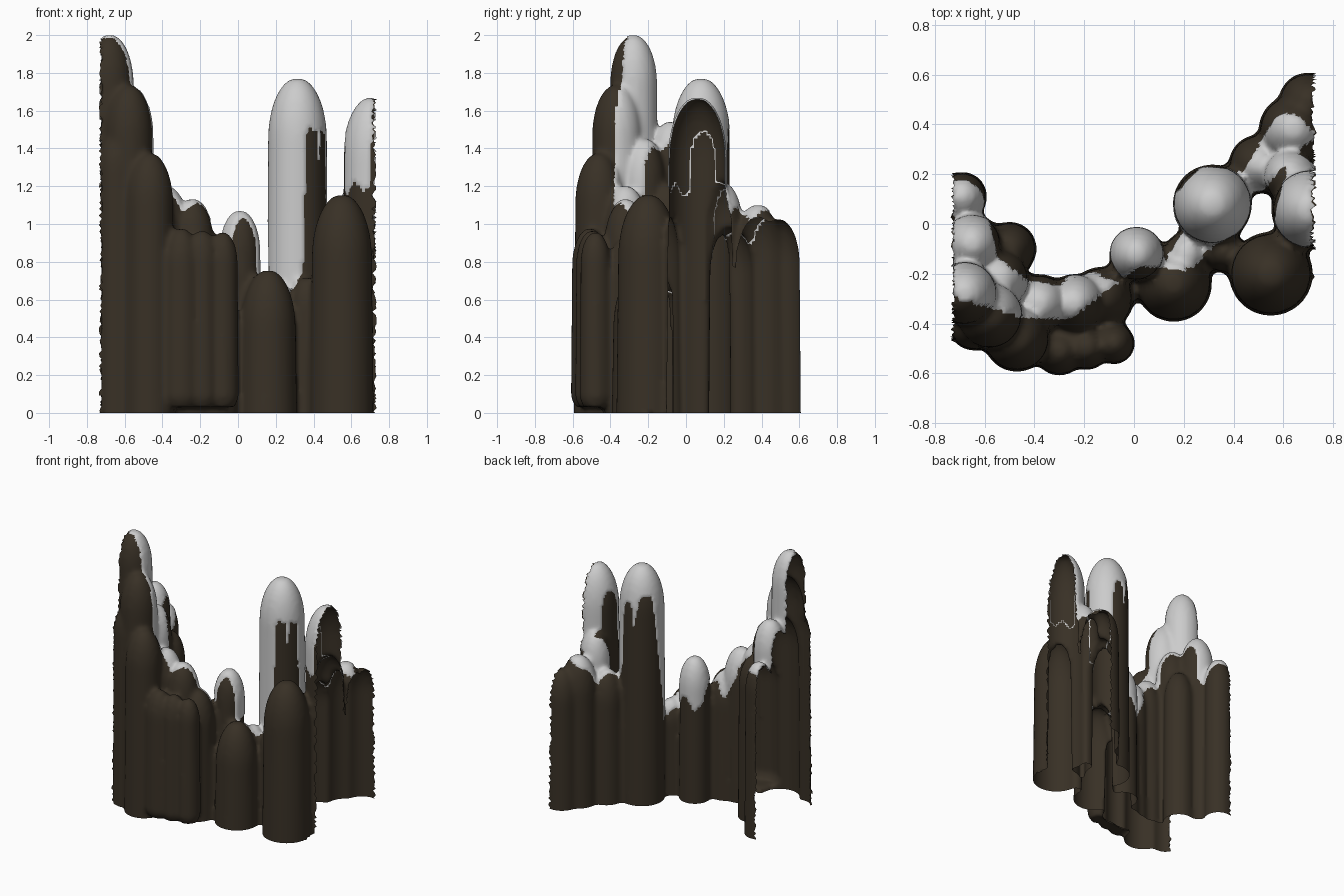
import bpy, bmesh, math, random
from mathutils import Vector

if "Cube" in bpy.data.objects:
    bpy.data.objects.remove(bpy.data.objects["Cube"])

random.seed(4)

# Rock columns: x, y, radius, top
COLUMNS = [
    # left spire and its shoulders
    (-.68, -.28, .13, 2.0), (-.58, -.37, .135, 1.74), (-.65, -.08, .12, 1.54),
    (-.69, .11, .1, 1.3), (-.5, -.1, .11, 1.22), (-.54, -.22, .12, 1.45),
    (-.47, -.46, .135, 1.38), (-.64, -.4, .11, 1.5),
    # low middle wall
    (-.38, -.32, .12, 1.2), (-.24, -.32, .12, 1.13), (-.13, -.3, .13, .95),
    (.01, -.12, .11, 1.07), (.16, -.24, .155, .76), (.21, -.12, .09, .7), (.36, -.11, .085, .72),
    # tall pillar, front right column, right spire and back wall
    (.315, .08, .16, 1.77), (.55, -.2, .17, 1.16), (.71, .06, .16, 1.67),
    (.63, .19, .11, 1.22), (.5, .24, .12, .98), (.64, .38, .14, 1.1), (.7, .49, .12, 1.03),
]

# Line of the snow ridge: x, y, half width, lowest height
RIDGE = [
    (-.7, .08, .1, 1.15), (-.65, -.2, .12, 1.15), (-.45, -.3, .08, .95), (-.28, -.32, .07, .9),
    (0, -.08, .09, .77), (.2, -.12, .07, .58), (.25, -.03, .1, .62), (.31, .08, .17, 1.55),
    (.47, .16, .06, .8), (.62, .37, .08, .9), (.7, .3, .07, 1.0), (.66, 0, .1, 1.15),
]


def add_column(bm, x, y, r, top, base=-.1, sides=28):
    """Lathe one upright column with a long domed top."""
    dome = min(2 * r, .35)
    low = base + (.05 if base > 0 else .01)
    high = top - dome
    prof = [(.75 * r, base)]
    prof += [(r * (1 - .015 * i), low + (high - low) * i / 4) for i in range(5)]
    prof += [(.94 * r * math.cos(i * .17), high + dome * math.sin(i * .17)) for i in range(1, 9)]
    rings = [[bm.verts.new((x + rad * math.cos(math.tau * k / sides),
                            y + rad * math.sin(math.tau * k / sides), z)) for k in range(sides)]
             for rad, z in prof]
    for a, b in zip(rings, rings[1:]):
        for k in range(sides):
            n = (k + 1) % sides
            bm.faces.new((a[k], a[n], b[n], b[k]))
    bm.faces.new(rings[0][::-1])
    bm.faces.new(rings[-1])


def new_object(name, bm):
    mesh = bpy.data.meshes.new(name)
    bm.to_mesh(mesh)
    bm.free()
    ob = bpy.data.objects.new(name, mesh)
    bpy.context.collection.objects.link(ob)
    return ob


def is_snow(f):
    """True when a face lies near the ridge line and above its ragged lower edge."""
    p = f.calc_center_median()
    ragged = .05 * math.sin(23 * p.x + 17 * p.y) + .03 * math.sin(41 * p.x - 29 * p.y)
    for a, b in zip(RIDGE, RIDGE[1:]):
        start, end = Vector(a[:2]), Vector(b[:2])
        d = end - start
        t = max(0, min(1, (p.xy - start).dot(d) / d.length_squared))
        width = a[2] + (b[2] - a[2]) * t
        lowest = a[3] + (b[3] - a[3]) * t
        if (p.xy - start - d * t).length < width and p.z > lowest + ragged:
            return True
    return False


# Fuse the columns into one skin
bm = bmesh.new()
for c in COLUMNS:
    add_column(bm, *c)
# rounded front lobes that stop just above the ground
for i in range(3):
    add_column(bm, -.3 + .11 * i, -.51 + .015 * i, .1 - .008 * i, .98 - .01 * i, .03)
rock = new_object("rock_wall", bm)
bpy.context.view_layer.objects.active = rock
rock.select_set(True)
fuse = rock.modifiers.new("fuse", 'REMESH')
fuse.mode = 'VOXEL'
fuse.voxel_size = .017
soften = rock.modifiers.new("soften", 'SMOOTH')
soften.iterations = 5
for name in ("fuse", "soften"):
    bpy.ops.object.modifier_apply(modifier=name)

# Cut the ends and the underside open, with ragged end edges
bm = bmesh.new()
bm.from_mesh(rock.data)
for co, no in (((0, 0, 0), (0, 0, -1)), ((.72, 0, 0), (1, 0, 0)), ((-.725, 0, 0), (-1, 0, 0))):
    bmesh.ops.bisect_plane(bm, geom=bm.verts[:] + bm.edges[:] + bm.faces[:], dist=1e-5,
                           plane_co=co, plane_no=no, clear_outer=True)
for v in bm.verts:
    if v.is_boundary and abs(v.co.x) > .715:
        v.co.x += random.uniform(-.012, .014)
bm.normal_update()

# Lift the snow faces off the rock as a thin skin
snow_bm = bm.copy()
bmesh.ops.delete(snow_bm, geom=[f for f in snow_bm.faces if not is_snow(f)], context='FACES')
for v, n in [(v, v.normal.copy()) for v in snow_bm.verts]:
    v.co += n * (-.003 if v.is_boundary else .006)
snow = new_object("snow_cover", snow_bm)
bm.to_mesh(rock.data)
bm.free()

dark = bpy.data.materials.new("dark_rock")
dark.diffuse_color = (.04, .03, .019, 1)
dark.use_nodes = True
dark.node_tree.nodes["Principled BSDF"].inputs["Base Color"].default_value = dark.diffuse_color
rock.data.materials.append(dark)
for ob in (rock, snow):
    for p in ob.data.polygons:
        p.use_smooth = True
